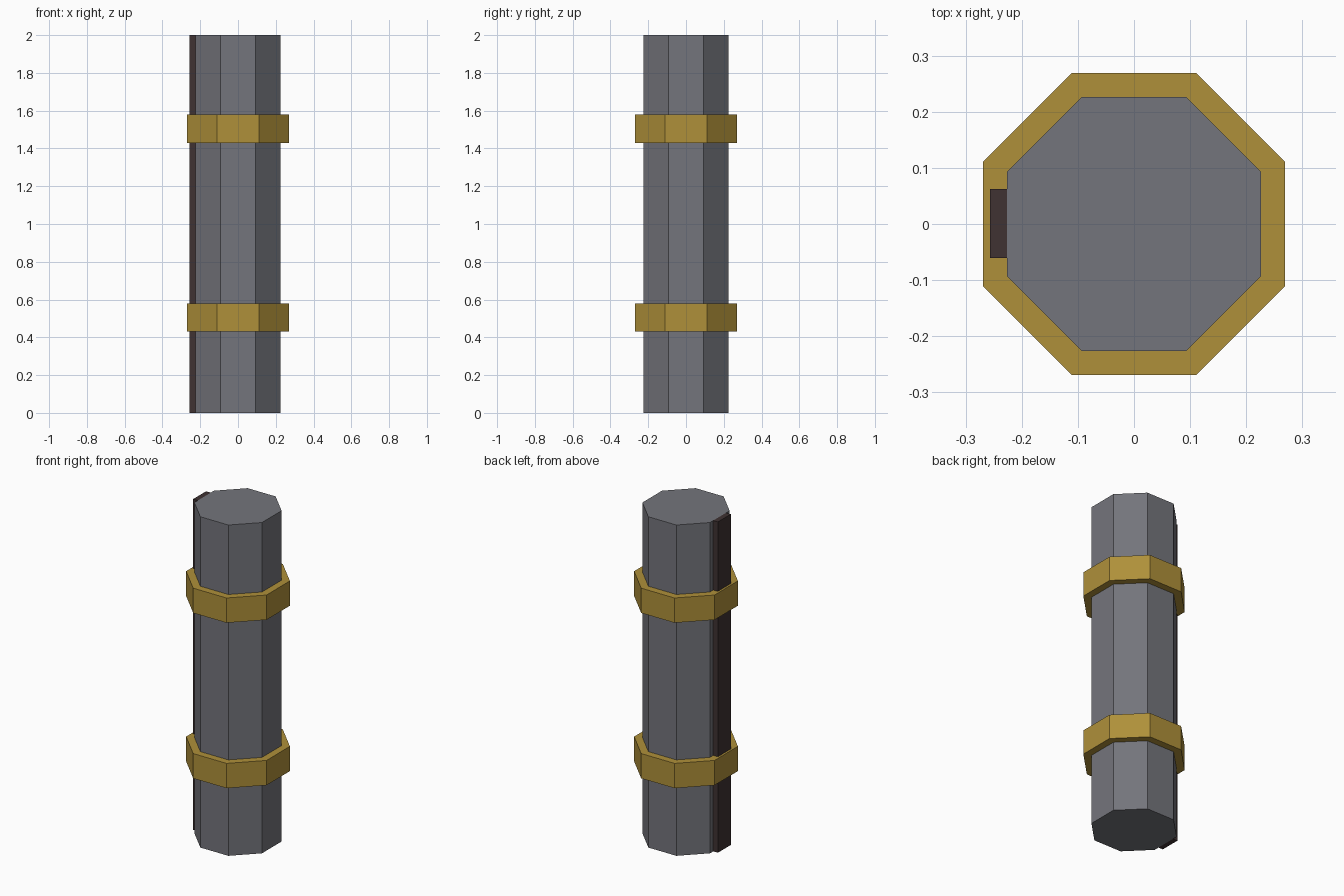
import bpy, math

cube = bpy.data.objects.get("Cube")
if cube:
    bpy.data.objects.remove(cube, do_unlink=True)


def material(name, color):
    m = bpy.data.materials.new(name)
    m.use_nodes = True
    m.diffuse_color = (*color, 1)
    m.node_tree.nodes["Principled BSDF"].inputs["Base Color"].default_value = (*color, 1)
    return m


def octagon(name, apothem, bottom, top, mat):
    """Eight-sided prism with flat sides facing the axes."""
    bpy.ops.mesh.primitive_cylinder_add(
        vertices=8, radius=apothem / math.cos(math.pi / 8), depth=top - bottom,
        location=(0, 0, (bottom + top) / 2))
    obj = bpy.context.object
    # Turn the mesh so flats, not corners, face the axes
    turn = math.pi / 8
    for v in obj.data.vertices:
        x, y, _ = v.co
        v.co.x = x * math.cos(turn) - y * math.sin(turn)
        v.co.y = x * math.sin(turn) + y * math.cos(turn)
    obj.name = name
    obj.data.materials.append(mat)
    return obj


steel = material("grey metal", (0.175, 0.178, 0.2))
brass = material("brass", (0.43, 0.28, 0.042))
dark = material("dark brown", (0.05, 0.032, 0.032))

# Main shaft
octagon("shaft", 0.226, 0, 2, steel)

# Two bands around the shaft
for name, z in (("lower_band", 0.505), ("upper_band", 1.505)):
    octagon(name, 0.269, z - 0.075, z + 0.075, brass)

# Full-height strip along one side
bpy.ops.mesh.primitive_cube_add(size=1, location=(-0.2415, 0.001, 1))
strip = bpy.context.object
strip.name = "side_strip"
strip.scale = (0.031, 0.123, 2)
bpy.ops.object.transform_apply(location=False, rotation=False, scale=True)
strip.data.materials.append(dark)
